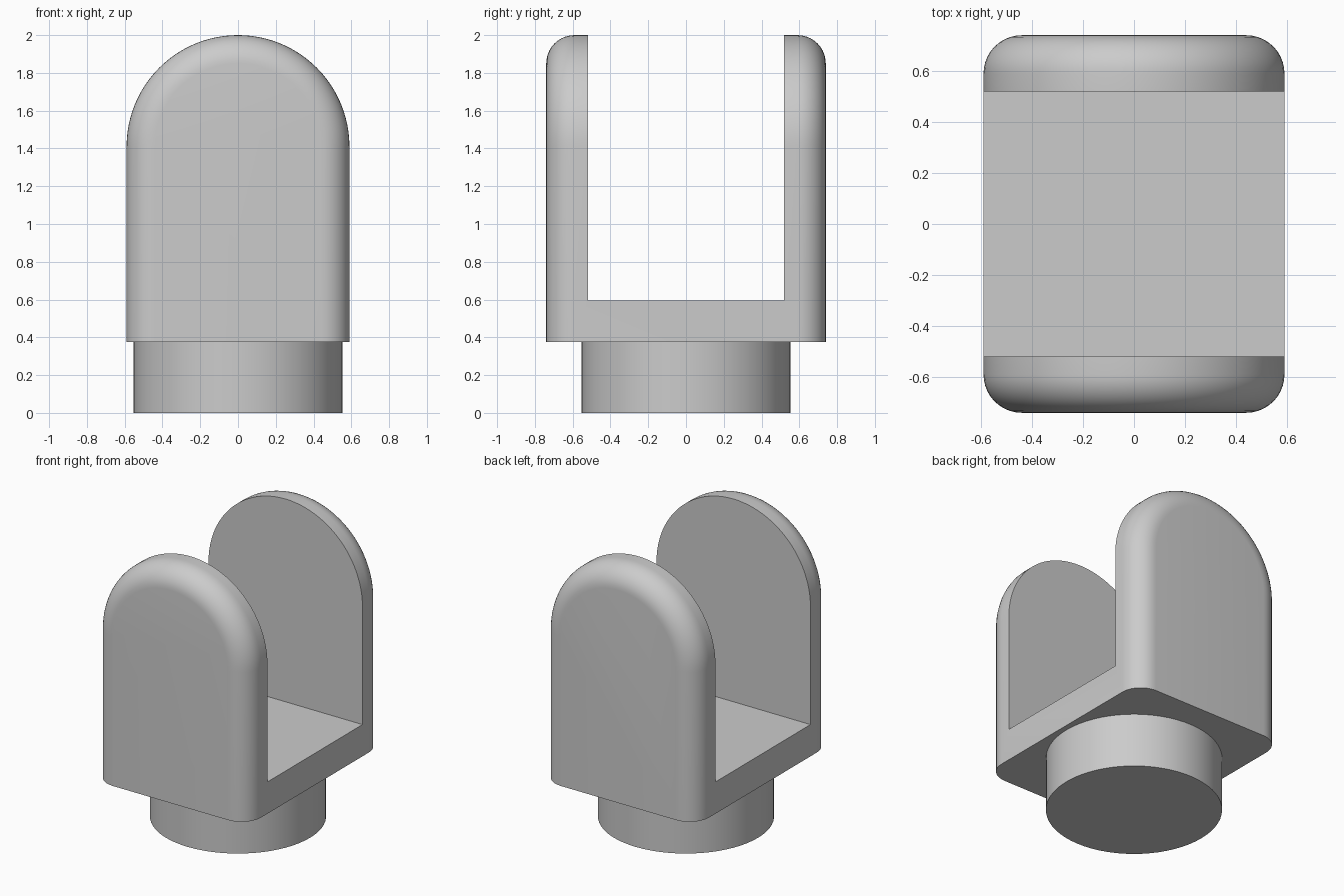
import bpy, bmesh, math

cube = bpy.data.objects.get("Cube")
if cube:
    bpy.data.objects.remove(cube, do_unlink=True)

grey = bpy.data.materials.new("plain grey")
grey.use_nodes = True
colour = (0.6, 0.6, 0.6, 1)
grey.diffuse_color = colour
grey.node_tree.nodes["Principled BSDF"].inputs["Base Color"].default_value = colour

HALF_W, HALF_D, FLOOR, TOP = 0.59, 0.74, 0.375, 2.0
FILLET, SLOT, SLOT_Z = 0.15, 0.52, 0.595
ARCH_Z = TOP - HALF_W


def arch_ring(bm, y, inset, steps=48):
    """Arched outline at depth y, shrunk by inset except at its flat bottom."""
    r = HALF_W - inset
    pts = [(r, FLOOR)]
    for i in range(steps + 1):
        a = math.pi * i / steps
        pts.append((r * math.cos(a), ARCH_Z + r * math.sin(a)))
    pts.append((-r, FLOOR))
    return [bm.verts.new((x, y, z)) for x, z in pts]


def smooth(obj):
    bpy.ops.object.select_all(action='DESELECT')
    obj.select_set(True)
    bpy.context.view_layer.objects.active = obj
    bpy.ops.object.shade_smooth_by_angle(angle=math.radians(35))


# Fork body: arched block with rounded front and back rims
bm = bmesh.new()
quarter = [math.pi / 2 * i / 10 for i in range(11)]
half = [(HALF_D - FILLET * (1 - math.sin(a)), FILLET * (1 - math.cos(a)))
        for a in quarter]
sections = [(-y, d) for y, d in reversed(half)] + half
rings = [arch_ring(bm, y, d) for y, d in sections]
for a, b in zip(rings, rings[1:]):
    for i in range(len(a)):
        j = (i + 1) % len(a)
        bm.faces.new((a[i], a[j], b[j], b[i]))
bm.faces.new(rings[0])
bm.faces.new(rings[-1])
bmesh.ops.recalc_face_normals(bm, faces=bm.faces)
mesh = bpy.data.meshes.new("fork_body")
bm.to_mesh(mesh)
bm.free()
mesh.materials.append(grey)
fork = bpy.data.objects.new("fork_body", mesh)
bpy.context.collection.objects.link(fork)

# Slot between the two cheeks
bpy.ops.mesh.primitive_cube_add(size=2, location=(0, 0, SLOT_Z + 1))
cutter = bpy.context.object
cutter.name = "slot_cutter"
cutter.scale = (1, SLOT, 1)
cutter.hide_render = True
cutter.data.materials.append(grey)
bpy.context.view_layer.objects.active = fork
cut = fork.modifiers.new("slot", 'BOOLEAN')
cut.operation = 'DIFFERENCE'
cut.solver = 'EXACT'
cut.object = cutter
bpy.ops.object.modifier_apply(modifier=cut.name)
bpy.data.objects.remove(cutter, do_unlink=True)
smooth(fork)

# Round stem under the fork
bpy.ops.mesh.primitive_cylinder_add(vertices=64, radius=0.553, depth=FLOOR,
                                    location=(0, 0, FLOOR / 2))
stem = bpy.context.object
stem.name = "round_stem"
stem.data.materials.append(grey)
smooth(stem)
